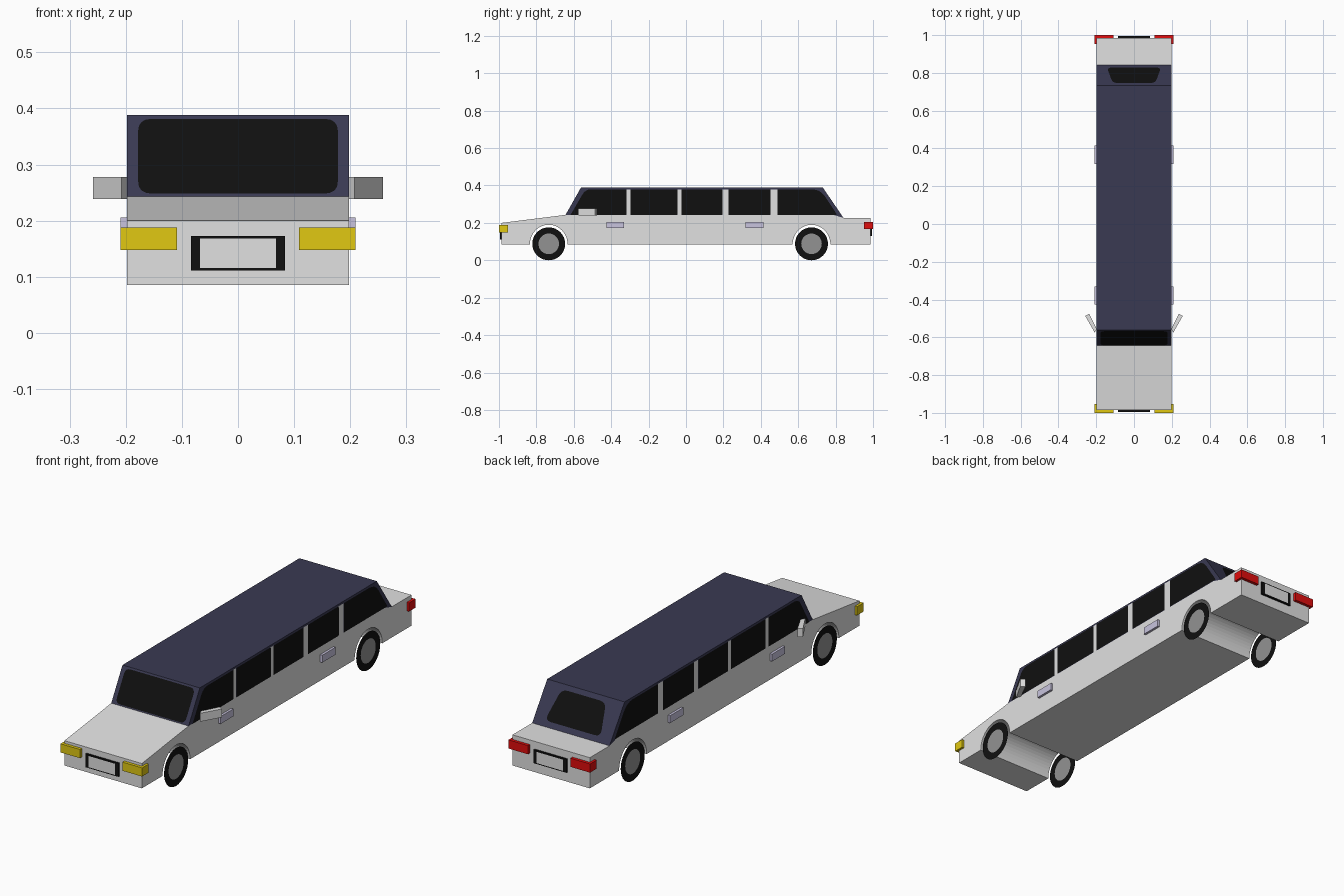
import bpy, bmesh, math
from mathutils import Vector

if "Cube" in bpy.data.objects:
    bpy.data.objects.remove(bpy.data.objects["Cube"])


def material(name, r, g, b):
    m = bpy.data.materials.new(name)
    m.diffuse_color = (r, g, b, 1)
    m.use_nodes = True
    m.node_tree.nodes["Principled BSDF"].inputs["Base Color"].default_value = m.diffuse_color
    return m


PAINT = material("light grey paint", .75, .75, .75)
NAVY = material("navy roof", .041, .041, .084)
BLACK = material("black", .005, .005, .005)
YELLOW = material("yellow lamp", .75, .58, .006)
RED = material("red lamp", .75, .004, .004)
HUB = material("grey hub", .29, .29, .29)
LILAC = material("lilac handle", .58, .55, .73)

W = 0.198  # half width of the car


def finish(name, bm, mat):
    me = bpy.data.meshes.new(name)
    bm.to_mesh(me)
    bm.free()
    me.materials.append(mat)
    ob = bpy.data.objects.new(name, me)
    bpy.context.collection.objects.link(ob)
    return ob


def prism(name, pts, offset, mat):
    """Extrude a planar outline by an offset vector."""
    bm = bmesh.new()
    f = bm.faces.new([bm.verts.new(p) for p in pts])
    r = bmesh.ops.extrude_face_region(bm, geom=[f], use_keep_orig=True)
    vs = [g for g in r["geom"] if isinstance(g, bmesh.types.BMVert)]
    bmesh.ops.translate(bm, verts=vs, vec=offset)
    bmesh.ops.recalc_face_normals(bm, faces=bm.faces)
    return finish(name, bm, mat)


def box(name, x0, x1, y0, y1, z0, z1, mat):
    return prism(name, [(x0, y0, z0), (x1, y0, z0), (x1, y1, z0), (x0, y1, z0)],
                 (0, 0, z1 - z0), mat)


def plate(name, pts, facing, mat, lift=0.0015):
    """Single flat face, lifted off the surface it lies on."""
    bm = bmesh.new()
    f = bm.faces.new([bm.verts.new(p) for p in pts])
    f.normal_update()
    if f.normal.dot(Vector(facing)) < 0:
        f.normal_flip()
    bmesh.ops.translate(bm, verts=bm.verts, vec=f.normal * lift)
    return finish(name, bm, mat)


def rounded(pts, radii, n=4):
    """Round the corners of an outline with short curves."""
    out = []
    pts = [Vector(p) for p in pts]
    for i, (p, r) in enumerate(zip(pts, radii)):
        if r == 0:
            out.append(p)
            continue
        a = p + (pts[i - 1] - p).normalized() * r
        b = p + (pts[(i + 1) % len(pts)] - p).normalized() * r
        for k in range(n + 1):
            t = k / n
            out.append(a * (1 - t) ** 2 + p * 2 * t * (1 - t) + b * t * t)
    return out


AXLES = (-0.734, 0.671)
WZ, WR, HR, ARCH = 0.088, 0.088, 0.055, 0.101

# Body: side profile with through-going wheel arches
profile = [(-.986, .085)]
for cy in AXLES:
    for k in range(25):
        a = math.pi * (1 - k / 24)
        profile.append((cy + ARCH * math.cos(a), .085 + (ARCH + .004) * math.sin(a)))
profile += [(.986, .085), (.986, .227), (.842, .227), (.79, .242), (-.644, .243), (-.986, .2)]
prism("body", [(-W, y, z) for y, z in profile], (2 * W, 0, 0), PAINT)

# Cabin with roof
cabin = [(-.644, .243), (.79, .242), (.842, .227), (.732, .388), (-.562, .388)]
prism("cabin", [(-W, y, z) for y, z in cabin], (2 * W, 0, 0), NAVY)


def on_slope(x, t, a, b):
    return (x, a[0] + (b[0] - a[0]) * t, a[1] + (b[1] - a[1]) * t)


# Windscreen and rear window
fa, fb = (-.644, .243), (-.562, .388)
plate("windscreen", rounded([on_slope(x, t, fa, fb) for x, t in
      ((-.178, .03), (.178, .03), (.178, .95), (-.178, .95))], [.025] * 4), (0, -1, 0), BLACK)
ra, rb = (.842, .227), (.732, .388)
plate("rear_window", rounded([on_slope(x, t, ra, rb) for x, t in
      ((-.143, .13), (.143, .13), (.113, .88), (-.113, .88))], [.03] * 4), (0, 1, 0), BLACK)

# Side windows (bottom front, top front, top rear, bottom rear) and pillars
LO, HI = .243, .379
windows = [(-.617, -.538, -.318, -.318), (-.297, -.297, -.045, -.045),
           (-.024, -.024, .195, .195), (.227, .227, .452, .452),
           (.489, .489, .718, .808)]
for s, side in ((1, "right"), (-1, "left")):
    x = s * W
    for i, (a, b, c, d) in enumerate(windows):
        radii = [0, .03 if i == 0 else .006, .045 if i == 4 else .006, .004]
        plate(f"{side}_window_{i + 1}",
              rounded([(x, a, LO), (x, b, HI), (x, c, HI), (x, d, LO)], radii),
              (s, 0, 0), BLACK)
        if i < 4:
            e = windows[i + 1][0]
            plate(f"{side}_pillar_{i + 1}",
                  [(x, d, LO - .003), (x, d, HI), (x, e, HI), (x, e, LO - .003)],
                  (s, 0, 0), PAINT, .001)

    # Wheels: flat discs with a hub inside a tyre ring
    for cy, end in zip(AXLES, ("front", "rear")):
        bm = bmesh.new()
        rings = [[bm.verts.new((s * .197, cy + r * math.cos(k * math.pi / 16),
                                WZ + r * math.sin(k * math.pi / 16)))
                  for k in range(32)] for r in (HR, WR)]
        faces = [bm.faces.new(rings[0])]
        for k in range(32):
            j = (k + 1) % 32
            faces.append(bm.faces.new((rings[0][k], rings[1][k], rings[1][j], rings[0][j])))
        faces[0].material_index = 1
        bm.normal_update()
        for f in faces:
            if f.normal.x * s < 0:
                f.normal_flip()
        finish(f"{end}_{side}_wheel", bm, BLACK).data.materials.append(HUB)

    # Lamps wrapping the corners
    box(f"{side}_headlamp", s * .109, s * .209, -1, -.952, .148, .188, YELLOW)
    box(f"{side}_tail_lamp", s * .109, s * .209, .952, 1, .166, .206, RED)

    # Door handles
    for y0, y1, end in ((-.425, -.332, "front"), (.318, .415, "rear")):
        box(f"{end}_{side}_handle", s * .19, s * .209, y0, y1, .172, .206, LILAC)

    # Wing mirrors
    prism(f"{side}_mirror", [(s * px, py, .239) for px, py in
          ((.197, -.555), (.208, -.575), (.258, -.487), (.238, -.475))], (0, 0, .039), PAINT)

# Number plates: black frame with light panel
for d, end, z in ((-1, "front", .111), (1, "rear", .13)):
    box(f"{end}_plate_frame", -.084, .084, d * .98, d * .995, z, z + .062, BLACK)
    plate(f"{end}_plate_panel", [(px, d * .995, pz) for px, pz in
          ((-.068, z + .005), (.068, z + .005), (.068, z + .057), (-.068, z + .057))],
          (0, d, 0), PAINT)
